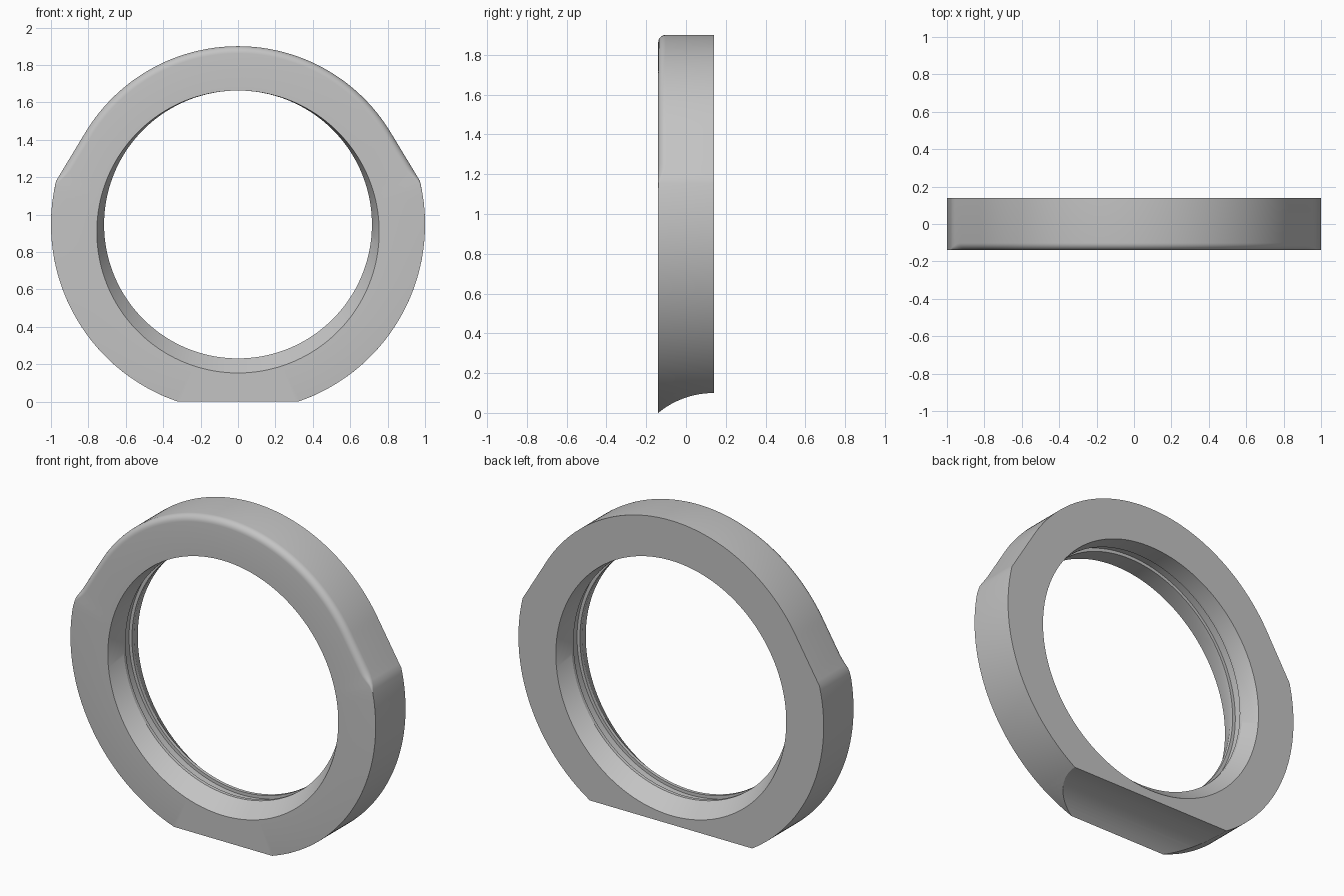
import bpy, bmesh
from math import sin, cos, pi, radians, degrees, acos, asin

cube = bpy.data.objects.get("Cube")
if cube:
    bpy.data.objects.remove(cube, do_unlink=True)

STEPS = 240
HALF = 0.14          # half the ring depth
CZ = 0.947           # ring centre height
WIDE, NARROW = 1.0, 0.953
SHOULDER = 13.5      # degrees where the shoulder breaks
TANGENT = SHOULDER + degrees(acos(NARROW / WIDE))


def outer_radius(e):
    """Wide below the shoulder, straight flank, then the narrower top arc."""
    if e < SHOULDER - 0.01:
        return WIDE
    if e < TANGENT:
        return NARROW / cos(radians(TANGENT - e))
    return NARROW


def fillet(e):
    """Front edge rounding, fading out at the shoulders."""
    t = min(max((e - 10) / 8, 0), 1)
    return 0.038 * t * t * (3 - 2 * t) + 0.0003


def circle(bm, y, r, cz):
    return [bm.verts.new((r * cos(2 * pi * i / STEPS), y, cz + r * sin(2 * pi * i / STEPS)))
            for i in range(STEPS)]


def outline(bm, k):
    """Outer loop; k runs 0..1 round the front fillet, None is the back edge."""
    loop = []
    for i in range(STEPS):
        a = 2 * pi * i / STEPS
        e = degrees(asin(max(-1, min(1, sin(a)))))
        r, y = outer_radius(e), HALF
        if k is not None:
            f = fillet(e)
            r -= f * (1 - sin(k * pi / 2))
            y = -HALF + f * (1 - cos(k * pi / 2))
        loop.append(bm.verts.new((r * cos(a), y, CZ + r * sin(a))))
    return loop


# Ring body: outer loops, then the bore with flared mouths and a central groove
bm = bmesh.new()
loops = [outline(bm, k / 6) for k in range(7)] + [outline(bm, None)]
bore = [(HALF, 0.755, 0.908), (0.05, 0.716, CZ), (0.03, 0.716, CZ), (0.03, 0.735, CZ)]
bore += [(-y, r, z) for y, r, z in reversed(bore)]
loops += [circle(bm, *c) for c in bore]
for a, b in zip(loops, loops[1:] + loops[:1]):
    for i in range(STEPS):
        j = (i + 1) % STEPS
        bm.faces.new((a[i], a[j], b[j], b[i]))
bmesh.ops.recalc_face_normals(bm, faces=bm.faces)
mesh = bpy.data.meshes.new("ring_body")
bm.to_mesh(mesh)
bm.free()
ring = bpy.data.objects.new("ring_body", mesh)
bpy.context.collection.objects.link(ring)

# Grey material
mat = bpy.data.materials.new("plain_grey")
mat.use_nodes = True
grey = (0.55, 0.55, 0.55, 1)
mat.diffuse_color = grey
mat.node_tree.nodes["Principled BSDF"].inputs["Base Color"].default_value = grey
mesh.materials.append(mat)

# Hollow scoop under the foot
R = 0.442
bpy.ops.mesh.primitive_cylinder_add(vertices=128, radius=R, depth=3,
                                    location=(0, HALF, 0.1 - R), rotation=(0, pi / 2, 0))
cutter = bpy.context.object
cutter.name = "foot_cutter"
cutter.hide_render = True
cutter.data.materials.append(mat)
cut = ring.modifiers.new("foot_scoop", "BOOLEAN")
cut.operation = "DIFFERENCE"
cut.solver = "EXACT"
cut.object = cutter

bpy.ops.object.select_all(action="DESELECT")
ring.select_set(True)
bpy.context.view_layer.objects.active = ring
bpy.ops.object.modifier_apply(modifier=cut.name)
bpy.data.objects.remove(cutter, do_unlink=True)
bpy.ops.object.shade_smooth_by_angle(angle=radians(25))
